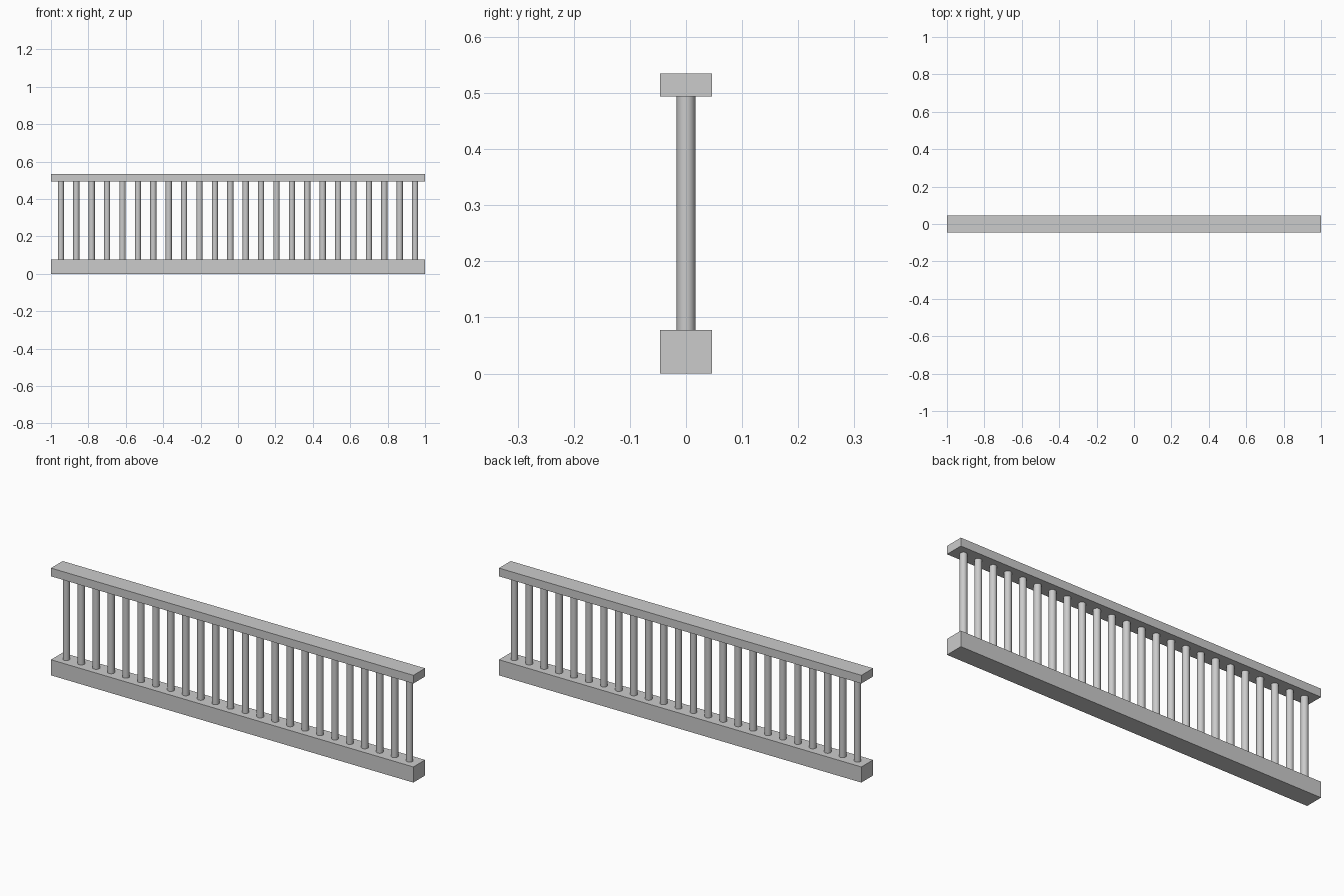
import bpy

if "Cube" in bpy.data.objects:
    bpy.data.objects.remove(bpy.data.objects["Cube"])

Y_HALF = 0.046
Z_LOW, Z_HIGH, Z_TOP = 0.078, 0.494, 0.535
COUNT, X_END, RADIUS = 24, 0.947, 0.0165


def rail(name, z0, z1):
    bpy.ops.mesh.primitive_cube_add(size=1, location=(0, 0, (z0 + z1) / 2))
    ob = bpy.context.object
    ob.name = name
    ob.scale = (2, 2 * Y_HALF, z1 - z0)
    bpy.ops.object.transform_apply(location=False, rotation=False, scale=True)


# Bottom and top rails
rail("bottom_rail", 0, Z_LOW)
rail("top_rail", Z_HIGH, Z_TOP)

# Round balusters, evenly spaced between the rails
for i in range(COUNT):
    x = -X_END + 2 * X_END * i / (COUNT - 1)
    bpy.ops.mesh.primitive_cylinder_add(
        vertices=32, radius=RADIUS, depth=Z_HIGH - Z_LOW,
        location=(x, 0, (Z_LOW + Z_HIGH) / 2))
    bpy.context.object.name = f"baluster_{i + 1:02d}"
    bpy.ops.object.shade_smooth_by_angle()
